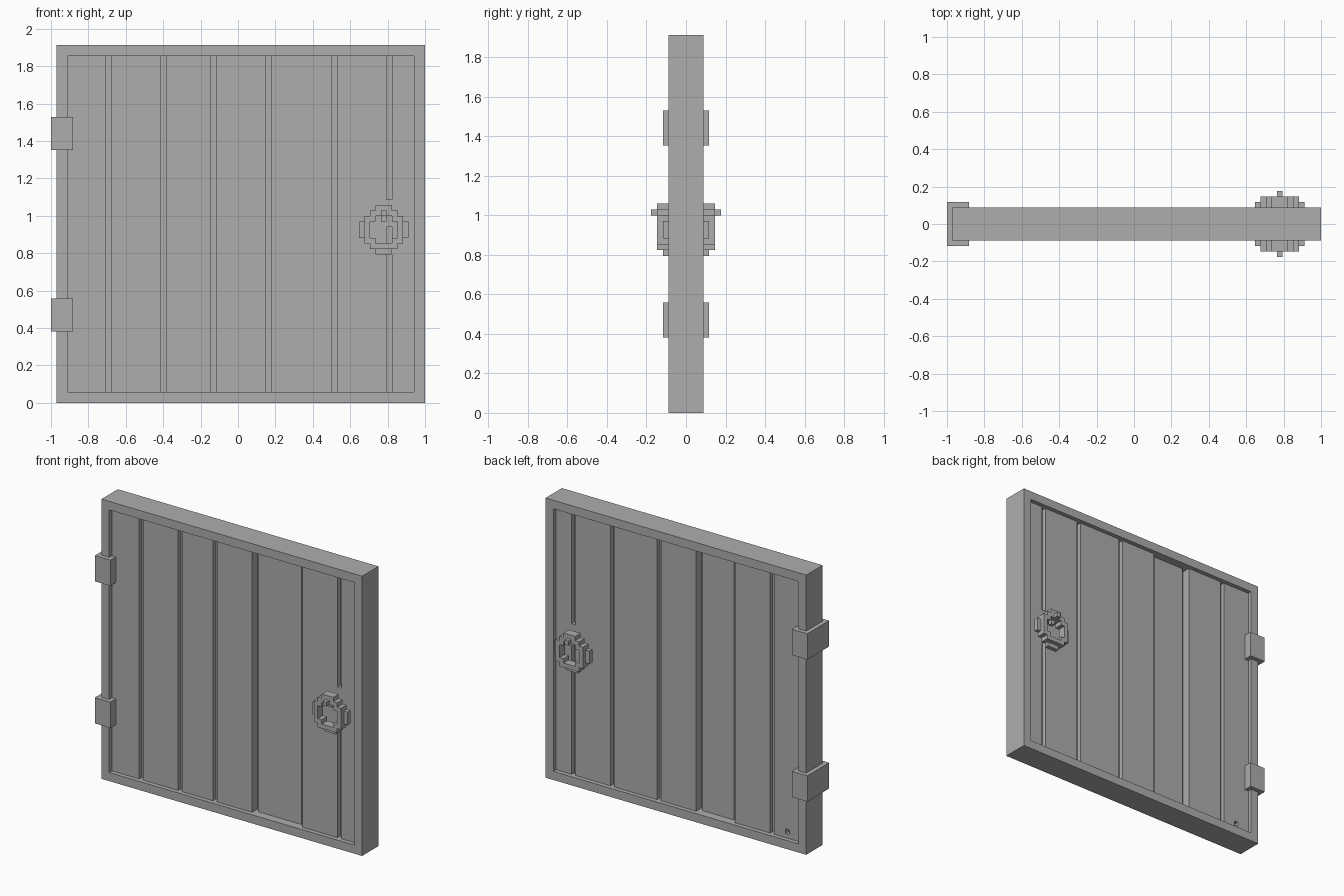
import bpy, bmesh
from mathutils import Vector

U = 2 / 68            # one block
old = bpy.data.objects.get("Cube")
if old:
    bpy.data.objects.remove(old, do_unlink=True)

grey = bpy.data.materials.new("plain grey")
grey.use_nodes = True
colour = (0.42, 0.42, 0.42, 1)
grey.diffuse_color = colour
grey.node_tree.nodes["Principled BSDF"].inputs["Base Color"].default_value = colour


def place(x, y, z):
    """Block units to model units."""
    return Vector((x - 34, y, z)) * U


def finish(name, bm):
    bmesh.ops.remove_doubles(bm, verts=bm.verts, dist=U / 100)
    bmesh.ops.recalc_face_normals(bm, faces=bm.faces)
    mesh = bpy.data.meshes.new(name)
    bm.to_mesh(mesh)
    bm.free()
    mesh.materials.append(grey)
    obj = bpy.data.objects.new(name, mesh)
    bpy.context.scene.collection.objects.link(obj)
    return obj


def box(name, x, y, z):
    bm = bmesh.new()
    bmesh.ops.create_cube(bm, size=1)
    for v in bm.verts:
        v.co = place(*(r[0] if c < 0 else r[1] for c, r in zip(v.co, (x, y, z))))
    return finish(name, bm)


def blocks(name, cells):
    """Outer skin of a set of unit blocks."""
    bm = bmesh.new()
    for cell in cells:
        for axis in range(3):
            for side in (0, 1):
                near = list(cell)
                near[axis] += 2 * side - 1
                if tuple(near) in cells:
                    continue
                corners = []
                for a, b in ((0, 0), (1, 0), (1, 1), (0, 1)):
                    p = list(cell)
                    p[axis] += side
                    p[(axis + 1) % 3] += a
                    p[(axis + 2) % 3] += b
                    corners.append(bm.verts.new(place(*p)))
                bm.faces.new(corners if side else corners[::-1])
    return finish(name, bm)


# Frame
full = (-3, 3)
box("hinge_stile", (1, 3), full, (0, 65))
box("latch_stile", (66, 68), full, (0, 65))
box("bottom_rail", (3, 66), full, (0, 2))
box("top_rail", (3, 66), full, (63, 65))

# Planks and grooves: start, end, front depth, back depth
grooves = (10, 20, 29, 39, 51, 61)
strips, start = [], 3
for g in grooves + (66,):
    sunk_front, sunk_back = start == 40, start == 21
    strips.append((start, g, 1 + sunk_front, 1 + sunk_back))
    if g < 66:
        strips.append((g, g + 1, 3 if g in (39, 51) else 2, 3 if g in (20, 29) else 2))
    start = g + 1

plan = [(x, front - 3) for a, b, front, _ in strips for x in (a, b)]
plan += [(x, 3 - back) for a, b, _, back in reversed(strips) for x in (b, a)]
bm = bmesh.new()
base = bm.faces.new([bm.verts.new(place(x, y, 2)) for x, y in plan])
top = bmesh.ops.extrude_face_region(bm, geom=[base])["geom"]
bmesh.ops.translate(bm, vec=(0, 0, 61 * U),
                    verts=[v for v in top if isinstance(v, bmesh.types.BMVert)])
planks = finish("planks", bm)

# Small square hole low on the back
cutter = box("hole_cutter", (6, 7), (1, 2.5), (3, 4))
cutter.hide_render = True
cutter.hide_viewport = True
cutter.display_type = 'WIRE'
cut = planks.modifiers.new("hole", 'BOOLEAN')
cut.operation = 'DIFFERENCE'
cut.solver = 'EXACT'
cut.object = cutter

# Block filling the last groove behind the knockers
box("knocker_mount", (61, 62), (-2, 2), (32, 37))

# Hinges wrapped round the edge
for name, z in (("lower_hinge", 13), ("upper_hinge", 46)):
    box(name, (0, 4), (-4, 4), (z, z + 6))

# Ring knockers on both faces
ring = set()
for col in range(9):
    for row in range(9):
        dx, dz = abs(col - 4), abs(row - 4)
        outside = dx + dz > 5
        hole = dx <= 2 and dz <= 2 and dx + dz < 4
        if outside or hole:
            continue
        tall = 1 if dx == 4 or row == 0 else 2
        ring.update((56 + col, 3 + k, 27 + row) for k in range(tall))
ring.update((60, y, 34) for y in range(2, 6))     # pin holding the ring
ring.add((60, 3, 33))
blocks("back_knocker", ring)
blocks("front_knocker", {(x, -1 - y, z) for x, y, z in ring})
